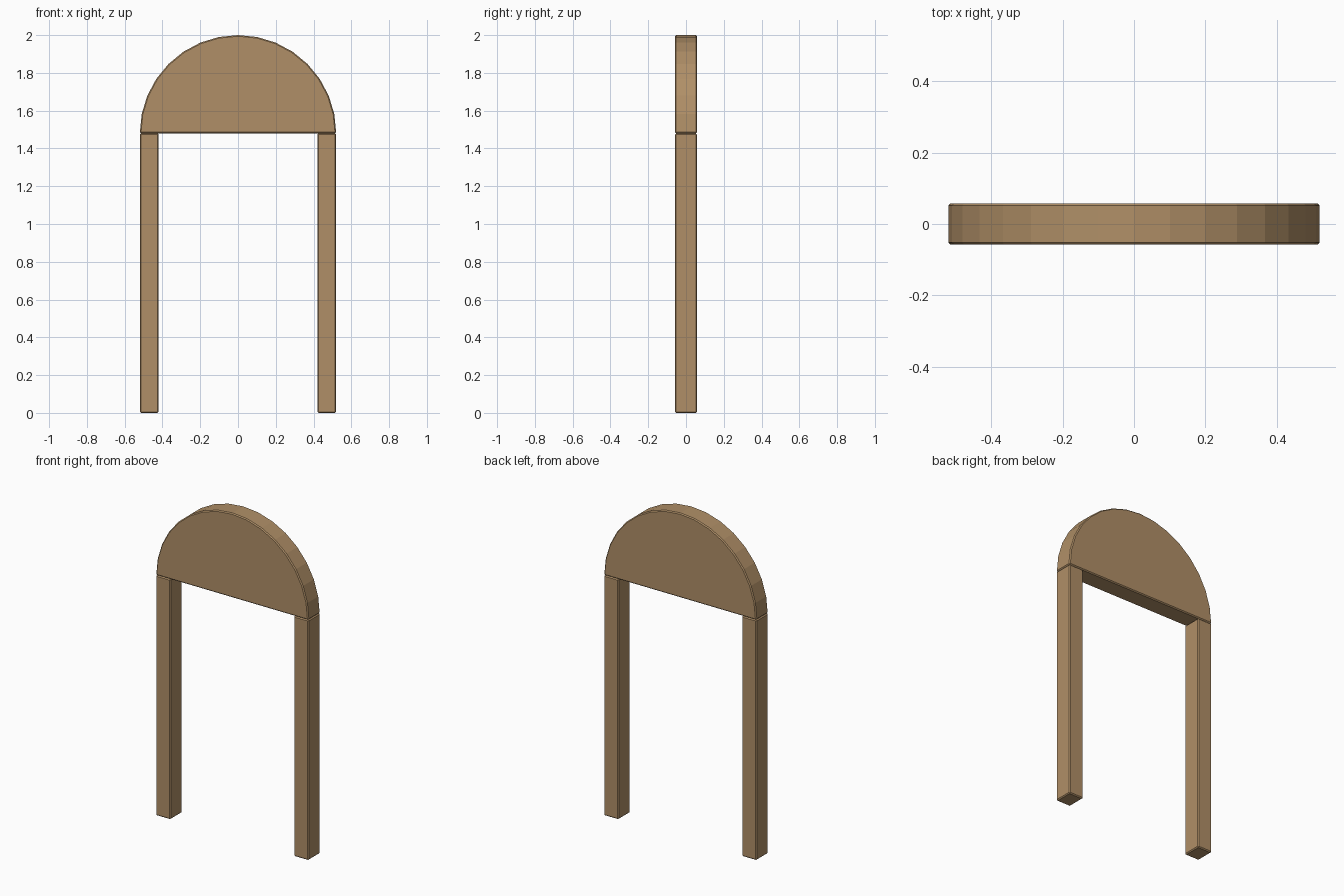
import bpy, bmesh, math

if "Cube" in bpy.data.objects:
    bpy.data.objects.remove(bpy.data.objects["Cube"])

HALF_DEPTH = 0.058
SPRING_Z = 1.48
RADIUS = 0.52

wood = bpy.data.materials.new("light_wood")
wood.diffuse_color = (0.434, 0.275, 0.136, 1)
wood.use_nodes = True
wood.node_tree.nodes["Principled BSDF"].inputs["Base Color"].default_value = wood.diffuse_color


def extruded_block(name, profile):
    """Extrude an x/z outline through the depth and soften its edges."""
    bm = bmesh.new()
    face = bm.faces.new([bm.verts.new((x, -HALF_DEPTH, z)) for x, z in profile])
    ext = bmesh.ops.extrude_face_region(bm, geom=[face])
    verts = [v for v in ext["geom"] if isinstance(v, bmesh.types.BMVert)]
    bmesh.ops.translate(bm, vec=(0, 2 * HALF_DEPTH, 0), verts=verts)
    bmesh.ops.recalc_face_normals(bm, faces=bm.faces)
    mesh = bpy.data.meshes.new(name)
    bm.to_mesh(mesh)
    bm.free()
    mesh.materials.append(wood)
    obj = bpy.data.objects.new(name, mesh)
    bpy.context.collection.objects.link(obj)
    bevel = obj.modifiers.new("soft_edges", "BEVEL")
    bevel.width = 0.006
    bevel.segments = 1
    bevel.limit_method = "ANGLE"
    bevel.angle_limit = math.radians(30)
    return obj


# Two square posts
for side, label in ((-1, "left"), (1, "right")):
    a, b = side * 0.42, side * RADIUS
    extruded_block(label + "_post", [(a, 0), (b, 0), (b, SPRING_Z), (a, SPRING_Z)])

# Solid half-round panel on top, 16 flat facets
arc = [(RADIUS * math.cos(math.pi * i / 16),
        SPRING_Z + RADIUS * math.sin(math.pi * i / 16)) for i in range(17)]
extruded_block("half_round_top", arc)
